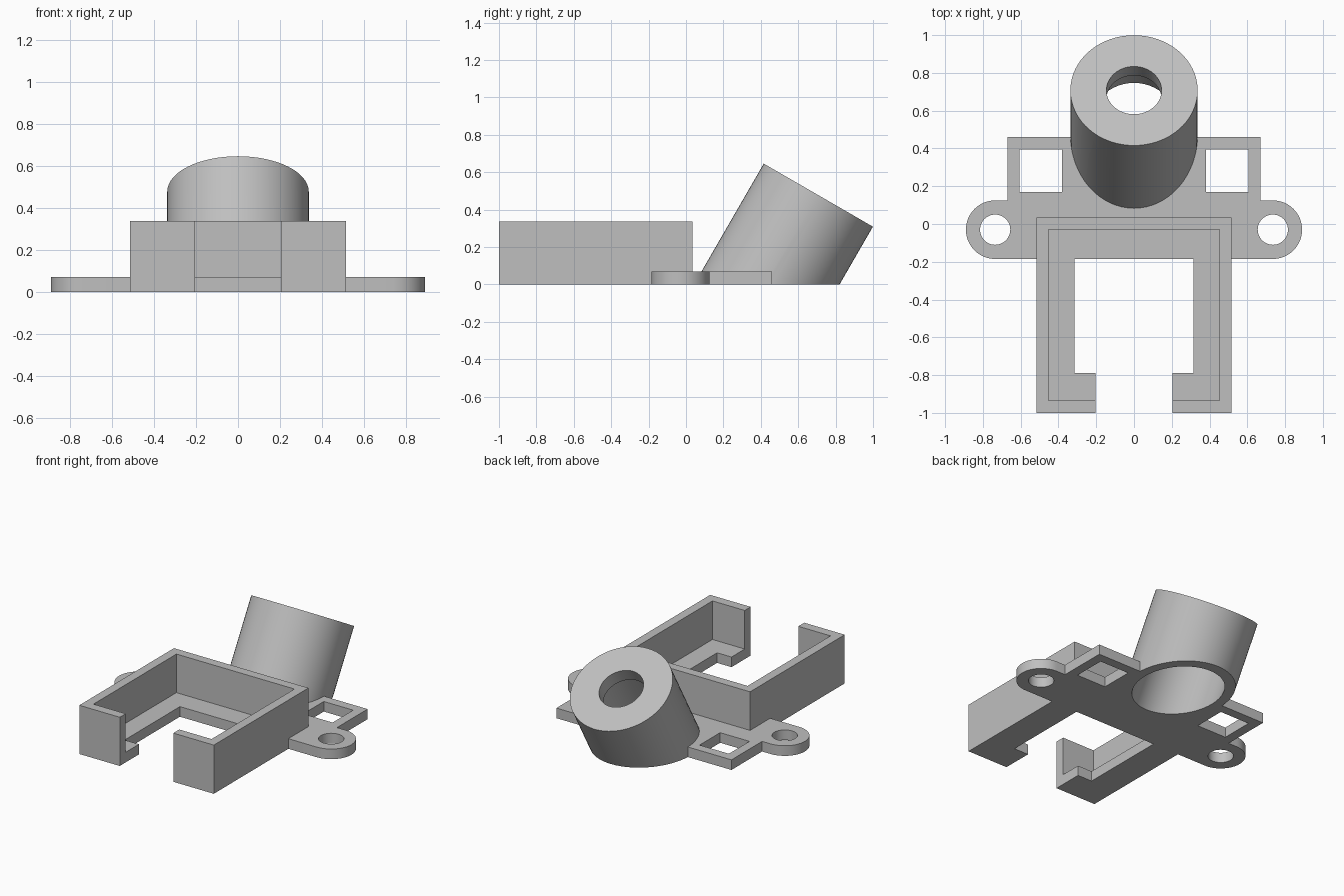
import bpy, bmesh, math
from mathutils import Matrix, Vector

if "Cube" in bpy.data.objects:
    bpy.data.objects.remove(bpy.data.objects["Cube"])

grey = bpy.data.materials.new("plain grey")
grey.diffuse_color = (0.52, 0.52, 0.52, 1)
grey.use_nodes = True
grey.node_tree.nodes["Principled BSDF"].inputs["Base Color"].default_value = grey.diffuse_color


def add_mesh(name, bm):
    bmesh.ops.recalc_face_normals(bm, faces=bm.faces)
    mesh = bpy.data.meshes.new(name)
    bm.to_mesh(mesh)
    bm.free()
    mesh.materials.append(grey)
    obj = bpy.data.objects.new(name, mesh)
    bpy.context.collection.objects.link(obj)
    return obj


def prism(name, outline, z0, z1):
    bm = bmesh.new()
    face = bm.faces.new([bm.verts.new((x, y, z0)) for x, y in outline])
    top = bmesh.ops.extrude_face_region(bm, geom=[face])["geom"]
    bmesh.ops.translate(bm, vec=(0, 0, z1 - z0),
                        verts=[v for v in top if isinstance(v, bmesh.types.BMVert)])
    return add_mesh(name, bm)


def box(name, x0, x1, y0, y1, z0, z1):
    return prism(name, [(x0, y0), (x1, y0), (x1, y1), (x0, y1)], z0, z1)


def cylinder(name, base, axis, radius, s0, s1, sides=64):
    """Cylinder from s0 to s1 along an axis through base."""
    axis = Vector(axis).normalized()
    bm = bmesh.new()
    bmesh.ops.create_cone(bm, cap_ends=True, segments=sides, radius1=radius,
                          radius2=radius, depth=s1 - s0)
    turn = Vector((0, 0, 1)).rotation_difference(axis).to_matrix().to_4x4()
    bm.transform(Matrix.Translation(Vector(base) + axis * (s0 + s1) / 2) @ turn)
    return add_mesh(name, bm)


def combine(target, part, operation):
    mod = target.modifiers.new(operation, "BOOLEAN")
    mod.operation, mod.solver, mod.object = operation, "EXACT", part
    bpy.context.view_layer.objects.active = target
    bpy.ops.object.modifier_apply(modifier=mod.name)
    bpy.data.objects.remove(part, do_unlink=True)


T = 0.07                        # plate thickness
EAR = (0.735, -0.03)            # screw ear centre
TUBE = (0, 0.432, 0)            # tube axis where it meets the ground
LEAN = (0, 0.5, math.sqrt(3) / 2)
TOP = 0.551                     # tube length along its axis

# Mounting plate with rounded ears
right = [(0.67, 0.46), (0.67, 0.125)]
for i in range(25):
    a = math.pi / 2 - math.pi * i / 24
    right.append((EAR[0] + 0.155 * math.cos(a), EAR[1] + 0.155 * math.sin(a)))
left = [(-x, y) for x, y in reversed(right)]
body = prism("mount_body", right + left, 0, T)

# Solid tray and leaning tube
combine(body, box("tray", -0.515, 0.515, -1, 0.035, 0, 0.337), "UNION")
combine(body, cylinder("tube", TUBE, LEAN, 0.337, -0.5, TOP), "UNION")

# Tray cavity, floor opening and front slot
cutters = [
    box("cavity", -0.452, 0.452, -0.935, -0.028, T, 0.6),
    box("floor_opening", -0.315, 0.315, -0.79, -0.185, -0.1, 0.2),
    box("front_slot", -0.205, 0.205, -1.1, -0.7, -0.1, 0.6),
    # Tube: wide bore below, narrow hole through the cap
    cylinder("bore", TUBE, LEAN, 0.273, -0.6, TOP - 0.095),
    cylinder("cap_hole", TUBE, LEAN, 0.146, 0.2, TOP + 0.1),
    box("ground_trim", -2, 2, -2, 2, -2, 0),
]
# Square windows and screw holes on both sides
for s in (-1, 1):
    a, b = sorted((s * 0.38, s * 0.605))
    cutters.append(box("window", a, b, 0.17, 0.395, -0.1, 0.2))
    cutters.append(cylinder("screw_hole", (s * EAR[0], EAR[1], 0), (0, 0, 1),
                            0.08, -0.1, 0.2, 48))
for cutter in cutters:
    combine(body, cutter, "DIFFERENCE")

# Smooth the round walls, keep the edges sharp
bpy.ops.object.select_all(action="DESELECT")
body.select_set(True)
bpy.context.view_layer.objects.active = body
bpy.ops.object.shade_smooth_by_angle(angle=math.radians(30))
